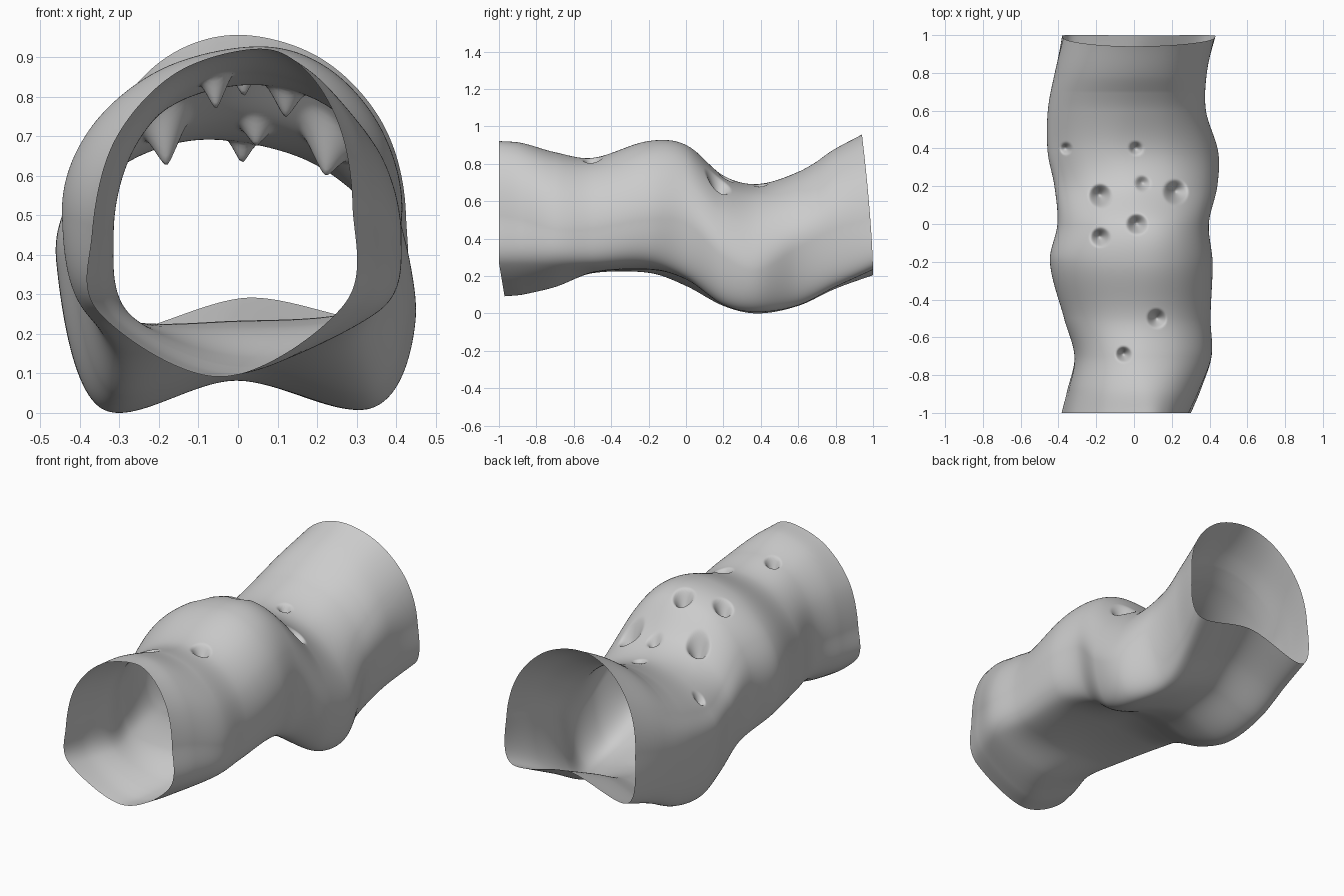
import bpy, math

if "Cube" in bpy.data.objects:
    bpy.data.objects.remove(bpy.data.objects["Cube"])

# stations: y, left x, right x, roof z, roof x, floor corner inset,
#           left corner z, mid floor z, right corner z, left wall z, right wall z
S = [
    (-1.00, -.370, .290, .920, .05, .02, .25, .09, .275, .45, .52),
    (-.88, -.345, .345, .910, .04, .03, .24, .10, .27, .45, .50),
    (-.70, -.315, .410, .860, .03, .05, .24, .14, .26, .45, .45),
    (-.50, -.370, .405, .830, .04, .06, .25, .215, .26, .47, .45),
    (-.20, -.445, .415, .920, .05, .08, .24, .23, .27, .50, .50),
    (0.00, -.405, .395, .900, .05, .09, .16, .20, .20, .48, .48),
    (0.20, -.420, .440, .735, .00, .10, .05, .12, .05, .40, .30),
    (0.38, -.455, .445, .690, -.06, .11, .01, .08, .01, .37, .23),
    (0.60, -.455, .380, .755, -.05, .10, .05, .12, .05, .40, .35),
    (0.80, -.420, .385, .870, -.02, .07, .14, .21, .15, .45, .45),
    (1.00, -.375, .425, .955, .00, .04, .21, .29, .24, .50, .50),
]

# stalactites: x, y, depth, radius
SPIKES = [
    (-.36, .40, .05, .035), (.01, .40, .055, .04), (.045, .215, .05, .045),
    (-.18, .15, .11, .065), (.22, .17, .10, .07), (-.18, -.07, .09, .055),
    (.015, 0, .10, .06), (.12, -.50, .075, .055), (-.055, -.69, .08, .045),
]


def station(y):
    """Smoothly interpolate the section parameters at y."""
    i = 0
    while i < len(S) - 2 and y > S[i + 1][0]:
        i += 1

    def slope(j, k):
        a, b = max(j - 1, 0), min(j + 1, len(S) - 1)
        return (S[b][k] - S[a][k]) / (S[b][0] - S[a][0])
    h = S[i + 1][0] - S[i][0]
    t = (y - S[i][0]) / h
    t2, t3 = t * t, t * t * t
    return [(2*t3 - 3*t2 + 1) * S[i][k] + (t3 - 2*t2 + t) * h * slope(i, k)
            + (3*t2 - 2*t3) * S[i+1][k] + (t3 - t2) * h * slope(i+1, k)
            for k in range(1, 11)]


def section(y, n):
    """Closed spline: flat-ish floor, rounded corners, arched roof."""
    xl, xr, top, tx, ins, cl, mid, cr, wl, wr = station(y)

    def arch(xw, zw, deg):
        a = math.radians(deg)
        return (tx + (xw - tx) * math.cos(a), zw + (top - zw) * math.sin(a))
    p = [((xl + xr) / 2, mid), (xr - ins, cr), (xr, wr),
         arch(xr, wr, 30), arch(xr, wr, 60), (tx, top),
         arch(xl, wl, 60), arch(xl, wl, 30), (xl, wl), (xl + ins, cl)]
    out = []
    for s in range(n):
        u = s * len(p) / n
        i, t = int(u), u - int(u)
        a, b, c, d = (p[(i + k) % len(p)] for k in (-1, 0, 1, 2))
        out.append([.5 * (2*b[k] + (c[k] - a[k]) * t
                          + (2*a[k] - 5*b[k] + 4*c[k] - d[k]) * t*t
                          + (3*b[k] - a[k] - 3*c[k] + d[k]) * t**3)
                    for k in (0, 1)])
    return out


# tunnel skin, with the roof pulled down into hanging spikes
N, M = 260, 260
verts, faces = [], []
for j in range(M + 1):
    y0 = -1 + 2 * j / M
    for s, (x, z) in enumerate(section(y0, N)):
        y = y0
        if y0 > .7:                      # back mouth leans forward at the top
            y -= .06 * (y0 - .7) / .3 * max(0, (z - .21) / .75) ** 1.5
        if y0 < -.8:                     # front lip is set back at the floor
            y += .03 * (-.8 - y0) / .2 * max(0, (.27 - z) / .18)
        drop = 0
        if N * .25 < s < N * .75:
            for sx, sy, depth, r in SPIKES:
                d = math.hypot(x - sx, y - sy) / r
                if d < 1:
                    drop += depth * (1 - d * d) * (1 - d) ** .7
        verts.append((x, y, z - drop))
low = min(v[2] for v in verts)
verts = [(x, y, z - low) for x, y, z in verts]
for j in range(M):
    for s in range(N):
        a, b = j * N + s, j * N + (s + 1) % N
        faces.append((a, b, b + N, a + N))

mesh = bpy.data.meshes.new("cave_tunnel")
mesh.from_pydata(verts, [], faces)
mesh.update()
mesh.polygons.foreach_set("use_smooth", [True] * len(mesh.polygons))
tunnel = bpy.data.objects.new("cave_tunnel", mesh)
bpy.context.collection.objects.link(tunnel)
